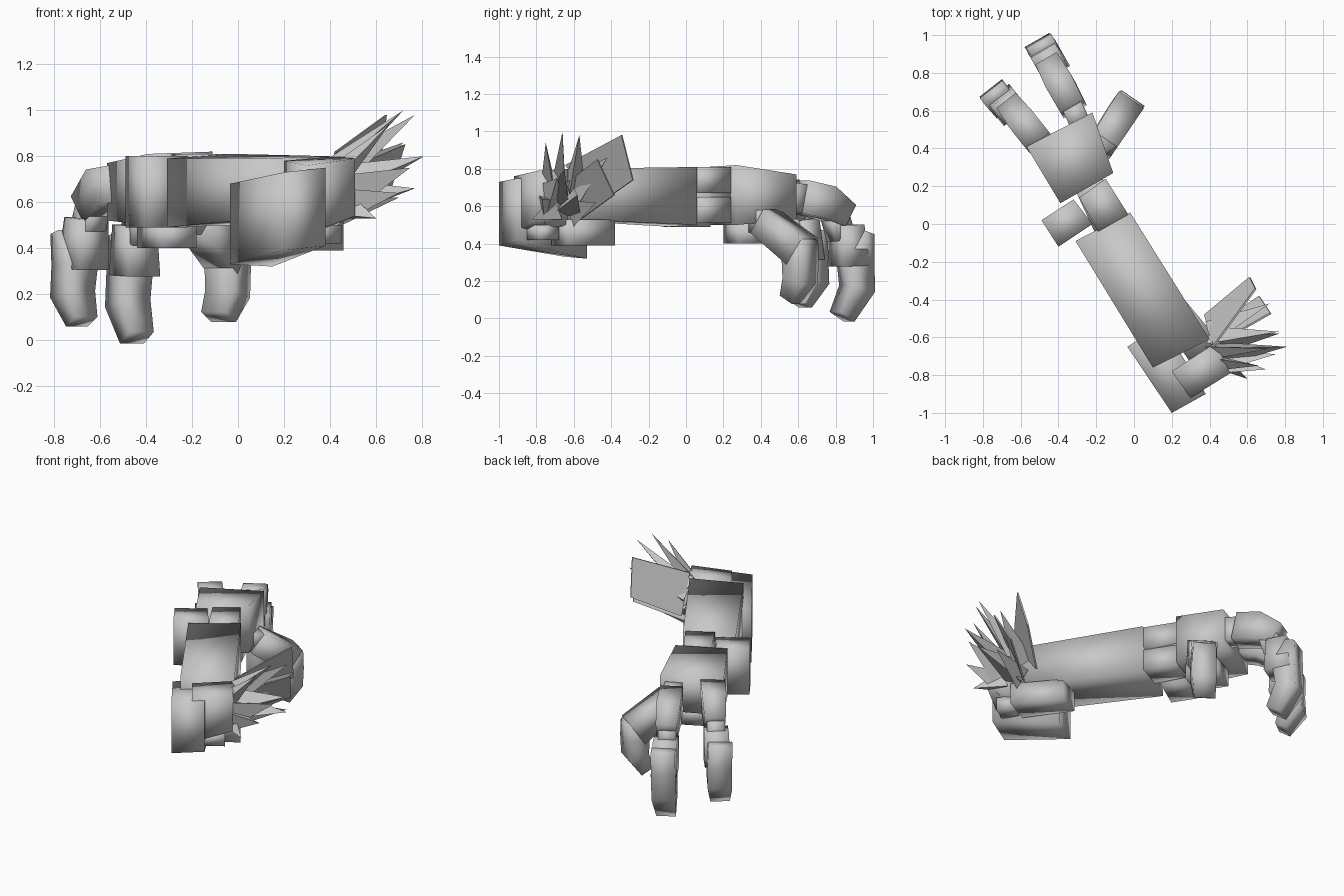
import bpy, bmesh, math
from mathutils import Vector

grey = bpy.data.materials.new("plain grey")
grey.diffuse_color = (0.58, 0.58, 0.58, 1)


def finish(name, verts, faces, smooth=True):
    bm = bmesh.new()
    vs = [bm.verts.new(v) for v in verts]
    for f in faces:
        bm.faces.new([vs[i] for i in f])
    bmesh.ops.recalc_face_normals(bm, faces=bm.faces[:])
    for f in bm.faces:
        f.smooth = smooth
    me = bpy.data.meshes.new(name)
    bm.to_mesh(me)
    bm.free()
    me.materials.append(grey)
    ob = bpy.data.objects.new(name, me)
    bpy.context.collection.objects.link(ob)
    return ob


def ring_faces(n):
    """Quads joining n rings of four points, with both ends closed."""
    faces = [(3, 2, 1, 0), tuple(range(4 * n - 4, 4 * n))]
    for r in range(n - 1):
        for k in range(4):
            a, b = 4 * r + k, 4 * r + (k + 1) % 4
            faces.append((a, b, b + 4, a + 4))
    return faces


def slab(name, plan, lo, hi):
    """Block over a plan outline; lo and hi are one height or one per corner."""
    lo = lo if isinstance(lo, tuple) else (lo,) * 4
    hi = hi if isinstance(hi, tuple) else (hi,) * 4
    verts = [(x, y, z) for (x, y), z in zip(plan, lo)]
    verts += [(x, y, z) for (x, y), z in zip(plan, hi)]
    return finish(name, verts, ring_faces(2))


def limb(name, heading, sections):
    """Tapered block through sections of (centre, width, thickness)."""
    side = Vector((heading[1], -heading[0], 0)).normalized()
    pts = [Vector(s[0]) for s in sections]
    verts = []
    for i, (_, w, t) in enumerate(sections):
        tan = pts[min(i + 1, len(pts) - 1)] - pts[max(i - 1, 0)]
        up = side.cross(tan).normalized()
        for a, b in ((-1, -1), (1, -1), (1, 1), (-1, 1)):
            verts.append(pts[i] + side * a * w / 2 + up * b * t / 2)
    return finish(name, verts, ring_faces(len(pts)))


# Forearm
slab("forearm", [(-0.31, -0.09), (0.10, -0.76), (0.40, -0.61), (-0.02, 0.06)],
     (0.49, 0.53, 0.53, 0.50), (0.79, 0.79, 0.80, 0.81))

# Elbow blocks
slab("elbow_block", [(-0.035, -0.65), (0.20, -1.0), (0.38, -0.90), (0.15, -0.53)],
     (0.33, 0.39, 0.41, 0.32), (0.68, 0.73, 0.75, 0.70))
slab("elbow_side_block", [(0.20, -0.78), (0.30, -0.92), (0.51, -0.79), (0.43, -0.63)],
     (0.46, 0.46, 0.54, 0.50), (0.78, 0.76, 0.79, 0.80))
slab("elbow_lower_block", [(0.10, -0.45), (0.29, -0.72), (0.46, -0.63), (0.25, -0.38)],
     0.39, 0.53)
slab("elbow_lower_joint", [(0.26, -0.78), (0.32, -0.87), (0.45, -0.78), (0.38, -0.68)],
     0.42, 0.50)

# Wrist: two stacked blocks, a core and an outer block
wrist = [(-0.29, 0.14), (-0.19, -0.04), (-0.03, 0.05), (-0.15, 0.24)]
slab("wrist_lower", wrist, 0.51, 0.65)
slab("wrist_upper", wrist, 0.67, 0.81)
slab("wrist_core", [(-0.32, 0.20), (-0.20, -0.06), (-0.06, 0.02), (-0.18, 0.27)], 0.55, 0.77)
slab("wrist_outer_block", [(-0.49, 0.02), (-0.40, -0.12), (-0.22, 0.0), (-0.32, 0.13)],
     0.49, 0.80)

# Hand
slab("hand", [(-0.57, 0.41), (-0.39, 0.11), (-0.11, 0.27), (-0.22, 0.59)],
     (0.52, 0.50, 0.50, 0.53), (0.77, 0.81, 0.82, 0.77))
slab("palm_pad", [(-0.44, 0.38), (-0.33, 0.20), (-0.18, 0.28), (-0.26, 0.47)], 0.40, 0.51)

# Left finger
h = (-0.62, 0.79)
limb("left_finger_base", h, [((-0.50, 0.43, 0.68), 0.15, 0.16),
                             ((-0.58, 0.53, 0.66), 0.15, 0.18),
                             ((-0.65, 0.62, 0.57), 0.13, 0.14)])
limb("left_finger_joint", h, [((-0.63, 0.58, 0.59), 0.11, 0.11),
                              ((-0.66, 0.63, 0.45), 0.11, 0.11)])
limb("left_finger_middle", h, [((-0.66, 0.62, 0.53), 0.15, 0.12),
                               ((-0.675, 0.63, 0.31), 0.16, 0.16)])
limb("left_finger_tip", h, [((-0.74, 0.69, 0.47), 0.15, 0.06),
                            ((-0.71, 0.66, 0.33), 0.15, 0.14),
                            ((-0.72, 0.67, 0.20), 0.15, 0.13),
                            ((-0.68, 0.61, 0.08), 0.12, 0.08)])

# Middle finger
h = (-0.5, 0.87)
limb("middle_finger_root", h, [((-0.28, 0.52, 0.65), 0.11, 0.16),
                               ((-0.33, 0.63, 0.64), 0.11, 0.15)])
limb("middle_finger_base", h, [((-0.32, 0.61, 0.65), 0.14, 0.18),
                               ((-0.39, 0.74, 0.62), 0.15, 0.18),
                               ((-0.45, 0.85, 0.55), 0.13, 0.13)])
limb("middle_finger_joint", h, [((-0.42, 0.79, 0.57), 0.11, 0.12),
                                ((-0.44, 0.83, 0.43), 0.11, 0.12)])
limb("middle_finger_middle", h, [((-0.45, 0.86, 0.50), 0.15, 0.13),
                                 ((-0.45, 0.87, 0.28), 0.16, 0.17)])
limb("middle_finger_tip", h, [((-0.49, 0.945, 0.46), 0.15, 0.06),
                              ((-0.47, 0.905, 0.32), 0.15, 0.15),
                              ((-0.48, 0.915, 0.16), 0.15, 0.14),
                              ((-0.44, 0.835, 0.01), 0.12, 0.10)])

# Thumb
h = (0.56, 0.82)
limb("thumb_root", h, [((-0.28, 0.36, 0.52), 0.14, 0.12),
                       ((-0.15, 0.45, 0.52), 0.14, 0.12)])
limb("thumb_base", h, [((-0.17, 0.42, 0.52), 0.15, 0.15),
                       ((-0.04, 0.62, 0.36), 0.16, 0.17)])
limb("thumb_tip", h, [((-0.03, 0.635, 0.43), 0.14, 0.08),
                      ((-0.045, 0.61, 0.32), 0.15, 0.14),
                      ((-0.045, 0.61, 0.20), 0.15, 0.13),
                      ((-0.085, 0.57, 0.10), 0.13, 0.09)])

# Shards bursting from the elbow: each is a broad three-sided spike
spikes = [  # base centre, tip, base width
    ((0.41, -0.67, 0.74), (0.72, -0.66, 1.00), 0.10),
    ((0.42, -0.60, 0.72), (0.77, -0.57, 0.98), 0.13),
    ((0.44, -0.73, 0.72), (0.66, -0.75, 0.94), 0.10),
    ((0.42, -0.58, 0.68), (0.72, -0.42, 0.86), 0.17),
    ((0.42, -0.68, 0.66), (0.81, -0.65, 0.80), 0.18),
    ((0.44, -0.73, 0.64), (0.75, -0.69, 0.75), 0.18),
    ((0.42, -0.62, 0.60), (0.77, -0.58, 0.66), 0.18),
    ((0.43, -0.74, 0.60), (0.70, -0.77, 0.64), 0.16),
    ((0.44, -0.71, 0.58), (0.60, -0.82, 0.53), 0.14),
    ((0.42, -0.60, 0.58), (0.70, -0.48, 0.62), 0.15),
]
for i, (base, tip, w) in enumerate(spikes):
    b, t = Vector(base), Vector(tip)
    u = (t - b).cross(Vector((0, 0, 1))).normalized()
    v = u.cross(t - b).normalized()
    ring = [b + (u * math.cos(a) * 0.45 + v * math.sin(a) * 0.6) * w
            for a in (i + k * math.tau / 3 for k in range(3))]
    finish(f"shard_{i + 1}", ring + [t],
           [(0, 1, 2), (0, 1, 3), (1, 2, 3), (2, 0, 3)], False)

# Two broad flat shards
plates = [((0.42, -0.64, 0.82), (0.37, -0.48, 0.60), (0.61, -0.28, 0.74), (0.64, -0.34, 0.98)),
          ((0.42, -0.64, 0.72), (0.40, -0.56, 0.53), (0.66, -0.38, 0.66), (0.72, -0.47, 0.85))]
off = Vector((0.008, -0.006, 0))
for i, corners in enumerate(plates):
    plate = [Vector(p) for p in corners]
    finish(f"broad_shard_{i + 1}", plate + [p + off for p in plate], ring_faces(2), False)
